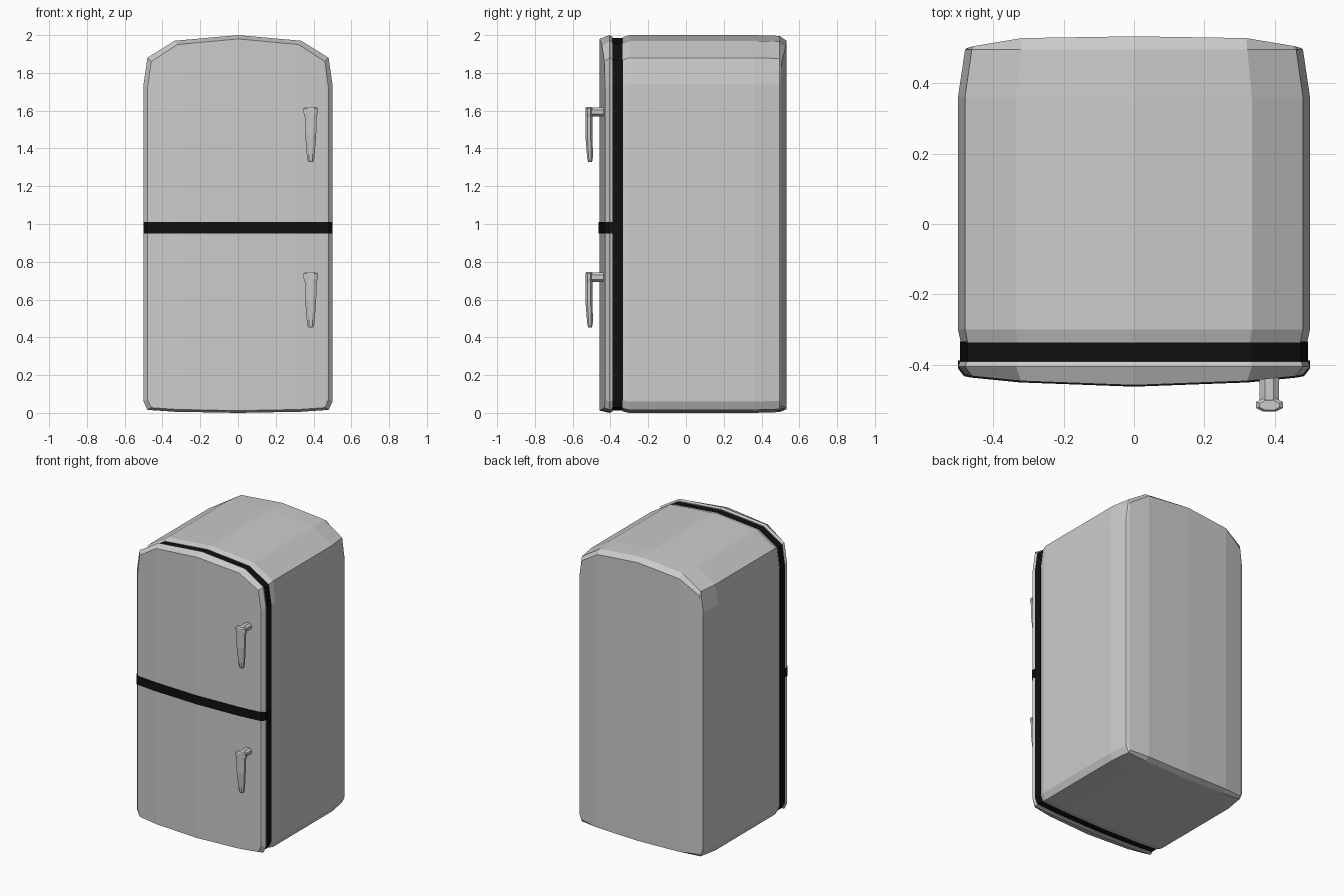
import bpy, bmesh, math

if "Cube" in bpy.data.objects:
    bpy.data.objects.remove(bpy.data.objects["Cube"])

# Half outline of the cabinet, outer edge to centre line
X = [0.5, 0.48, 0.335, 0.0]
TOP = [1.74, 1.88, 1.97, 2.0]
BOT = [0.06, 0.016, 0.006, 0.0]


def mirrored(half):
    return half + half[-2::-1]


def make_object(name, bm, colour=None):
    bmesh.ops.recalc_face_normals(bm, faces=bm.faces)
    me = bpy.data.meshes.new(name)
    bm.to_mesh(me)
    bm.free()
    ob = bpy.data.objects.new(name, me)
    bpy.context.collection.objects.link(ob)
    if colour:
        mat = bpy.data.materials.new(name + "_colour")
        mat.diffuse_color = colour
        mat.use_nodes = True
        mat.node_tree.nodes["Principled BSDF"].inputs["Base Color"].default_value = mat.diffuse_color
        me.materials.append(mat)
    return ob


def bridge(bm, a, b):
    n = len(a)
    for i in range(n):
        j = (i + 1) % n
        bm.faces.new((a[i], a[j], b[j], b[i]))


def shell(name, rings, top=TOP, bot=BOT, colour=None):
    """Loft outlines along y; ring = (side inset, top inset, bottom inset, y or y per column)."""
    bm = bmesh.new()
    loops = []
    for dx, dt, db, y in rings:
        ys = mirrored(y if isinstance(y, list) else [y] * 4)
        s = 1 - dx / 0.5
        xs = [-x * s for x in X] + [x * s for x in X[-2::-1]]
        up = [bm.verts.new((x, yy, z - dt)) for x, yy, z in zip(xs, ys, mirrored(top))]
        dn = [bm.verts.new((x, yy, z + db)) for x, yy, z in zip(xs, ys, mirrored(bot))]
        loops.append((up, dn))
    for (u0, d0), (u1, d1) in zip(loops, loops[1:]):
        bridge(bm, u0 + d0[::-1], u1 + d1[::-1])
    for u, d in (loops[0], loops[-1]):
        for i in range(len(u) - 1):
            bm.faces.new((u[i], u[i + 1], d[i + 1], d[i]))
    return make_object(name, bm, colour)


BLACK = (0.005, 0.005, 0.005, 1)
FRONT = [-0.428, -0.432, -0.446, -0.458]

# Cabinet with bowed back
shell("cabinet", [
    (0.008, 0.012, 0.008, -0.336),
    (0.0, 0.0, 0.0, -0.30),
    (0.0, 0.0, 0.0, 0.36),
    (0.02, 0.004, 0.004, 0.495),
    (0.024, 0.03, 0.02, [0.499, 0.505, 0.528, 0.533])])

# Black seal between cabinet and doors
shell("door_seal", [(0.006, 0.014, 0.012, -0.392), (0.006, 0.014, 0.012, -0.334)], colour=BLACK)

# Two bowed doors and the dark strip between them
shell("upper_door", [
    (0.006, 0.008, 0, -0.39), (0, 0, 0, -0.405), (0.021, 0.02, 0, FRONT)], bot=[1.01] * 4)
shell("lower_door", [
    (0.006, 0, 0.006, -0.39), (0, 0, 0, -0.405), (0.021, 0, 0.012, FRONT)], top=[0.95] * 4)
shell("door_divider", [
    (0, 0, 0, -0.388), (0, 0, 0, -0.41), (0.017, 0, 0, [y - 0.004 for y in FRONT])],
    top=[1.01] * 4, bot=[0.95] * 4, colour=BLACK)


def loft_octagons(bm, rings):
    """Loft chamfered rectangles given as (centre, half width, half depth, axis)."""
    loops = []
    for (cx, cy, cz), w, d, axis in rings:
        c = 0.45
        pts = [(1, c), (c, 1), (-c, 1), (-1, c), (-1, -c), (-c, -1), (c, -1), (1, -c)]
        loops.append([bm.verts.new((cx + a * w, cy + b * d, cz) if axis == 'Z'
                                   else (cx + a * w, cy, cz + b * d)) for a, b in pts])
    for a, b in zip(loops, loops[1:]):
        bridge(bm, a, b)
    bm.faces.new(loops[0])
    bm.faces.new(loops[-1])


# Tapered handles, each with a stub into the door
for name, z in (("upper_handle", 1.62), ("lower_handle", 0.745)):
    bm = bmesh.new()
    grip = [(0.0, 0.028, 0.013, -0.515), (-0.008, 0.038, 0.019, -0.514),
            (-0.035, 0.037, 0.019, -0.514), (-0.055, 0.031, 0.019, -0.514),
            (-0.15, 0.029, 0.019, -0.514), (-0.25, 0.021, 0.016, -0.509),
            (-0.28, 0.018, 0.014, -0.508), (-0.293, 0.012, 0.009, -0.508)]
    loft_octagons(bm, [((0.385, y, z + dz), w, d, 'Z') for dz, w, d, y in grip])
    loft_octagons(bm, [((0.384, y, z - 0.027), 0.028, 0.024, 'Y') for y in (-0.43, -0.505)])
    make_object(name, bm)
